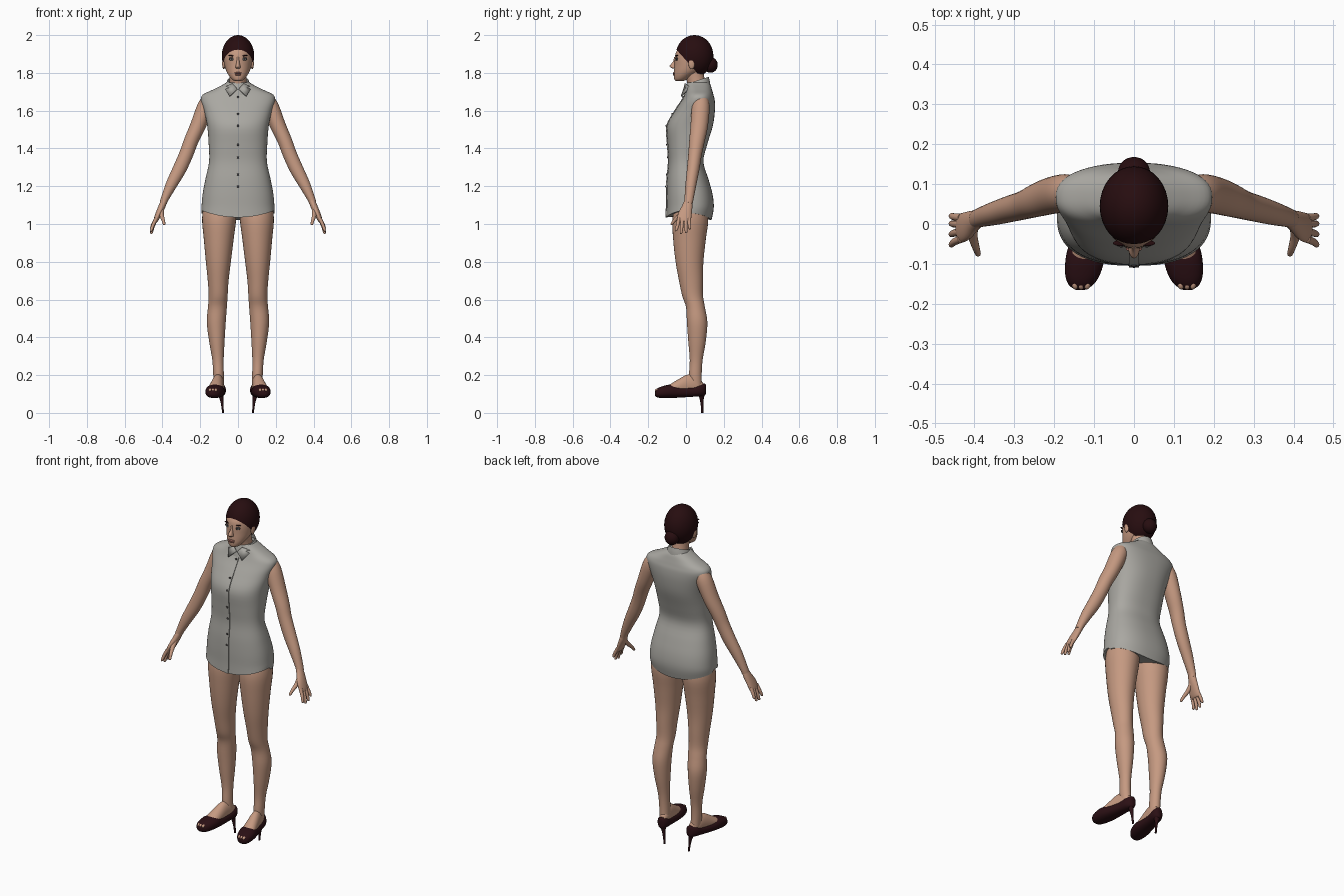
import bpy, bmesh, math
from mathutils import Vector, Matrix

cube = bpy.data.objects.get("Cube")
if cube:
    bpy.data.objects.remove(cube, do_unlink=True)


def material(name, r, g, b):
    m = bpy.data.materials.new(name)
    m.use_nodes = True
    m.diffuse_color = (r, g, b, 1)
    m.node_tree.nodes["Principled BSDF"].inputs["Base Color"].default_value = (r, g, b, 1)
    m.node_tree.nodes["Principled BSDF"].inputs["Roughness"].default_value = 0.7
    return m


SKIN = material("skin", 0.56, 0.32, 0.22)
CLOTH = material("grey cloth", 0.40, 0.39, 0.36)
HAIR = material("dark hair", 0.02, 0.004, 0.005)
LEATHER = material("shoe leather", 0.024, 0.005, 0.007)
LIP = material("lip", 0.36, 0.15, 0.12)
WHITE = material("eye white", 0.6, 0.56, 0.52)
DARK = material("dark grey", 0.05, 0.045, 0.045)


def finish(name, bm, mat, mirror=False):
    bmesh.ops.recalc_face_normals(bm, faces=bm.faces)
    me = bpy.data.meshes.new(name)
    bm.to_mesh(me)
    bm.free()
    me.materials.append(mat)
    for p in me.polygons:
        p.use_smooth = True
    me.set_sharp_from_angle(angle=math.radians(50))
    ob = bpy.data.objects.new(name, me)
    bpy.context.collection.objects.link(ob)
    if mirror:
        mod = ob.modifiers.new("Mirror", "MIRROR")
        mod.use_mirror_merge = False
    return ob


def dense(rows, k=4):
    """Smooth in-between rows by Catmull-Rom interpolation."""
    out = []
    for i in range(len(rows) - 1):
        a, b = rows[max(i - 1, 0)], rows[i]
        c, d = rows[i + 1], rows[min(i + 2, len(rows) - 1)]
        for s in range(k):
            t = s / k
            out.append(tuple(
                0.5 * (2 * q + (r - p) * t + (2 * p - 5 * q + 4 * r - w) * t * t
                       + (3 * q - p - 3 * r + w) * t ** 3)
                for p, q, r, w in zip(a, b, c, d)))
    return out + [tuple(rows[-1])]


def loft(name, rings, mat, mirror=False, power=2, n=32, warp=None, caps=True):
    """Skin over rings, each a centre and two half-axis vectors."""
    bm = bmesh.new()
    loops = []
    for c, u, v in rings:
        loop = []
        for j in range(n):
            a = math.tau * j / n
            cu, sv = math.cos(a), math.sin(a)
            co = (c + u * math.copysign(abs(cu) ** (2 / power), cu)
                  + v * math.copysign(abs(sv) ** (2 / power), sv))
            loop.append(bm.verts.new(warp(co) if warp else co))
        loops.append(loop)
    for a, b in zip(loops, loops[1:]):
        for j in range(n):
            bm.faces.new((a[j], a[(j + 1) % n], b[(j + 1) % n], b[j]))
    if caps:
        for loop in (loops[0], loops[-1]):
            mid = bm.verts.new(sum((v.co for v in loop), Vector()) / n)
            for j in range(n):
                bm.faces.new((loop[j], loop[(j + 1) % n], mid))
    return finish(name, bm, mat, mirror)


def level(rows):
    """Horizontal rings from (z, x, half width, front y, back y)."""
    return [(Vector((x, (f + b) / 2, z)), Vector((w, 0, 0)), Vector((0, (b - f) / 2, 0)))
            for z, x, w, f, b in dense(rows)]


def upright(rows):
    """Foot rings from (y, half width, bottom z, top z), toes turned out."""
    return [(Vector((0.095 + (0.085 - y) * 0.16, y, (lo + hi) / 2)),
             Vector((w, 0, 0)), Vector((0, 0, (hi - lo) / 2)))
            for y, w, lo, hi in dense(rows)]


def limb(rows):
    """Rings square to a path of (x, y, z, thickness, y thickness)."""
    rows = dense(rows)
    pts = [Vector(r[:3]) for r in rows]
    rings = []
    for i, r in enumerate(rows):
        t = (pts[min(i + 1, len(pts) - 1)] - pts[max(i - 1, 0)]).normalized()
        u = Vector((0, 1, 0)).cross(t).normalized()
        rings.append((pts[i], u * r[3], t.cross(u) * r[4]))
    return rings


def ball(name, centre, radii, mat, mirror=False, turn=0, cut=None):
    bm = bmesh.new()
    m = (Matrix.Translation(centre) @ Matrix.Rotation(turn, 4, 'Y')
         @ Matrix.Diagonal((*radii, 1)))
    bmesh.ops.create_uvsphere(bm, u_segments=32, v_segments=20, radius=1, matrix=m)
    if cut:
        bmesh.ops.bisect_plane(bm, geom=bm.verts[:] + bm.edges[:] + bm.faces[:],
                               plane_co=cut[0], plane_no=cut[1], clear_inner=True)
    return finish(name, bm, mat, mirror)


# Shirt with curved hem
shirt = [(1.035, 0, .193, -.105, .135), (1.09, 0, .193, -.103, .147),
         (1.16, 0, .187, -.103, .14), (1.24, 0, .172, -.10, .118),
         (1.33, 0, .153, -.092, .092), (1.42, 0, .155, -.097, .112),
         (1.52, 0, .163, -.10, .142), (1.60, 0, .18, -.058, .153),
         (1.655, 0, .196, -.022, .152), (1.685, 0, .186, -.006, .145),
         (1.71, 0, .135, .002, .138), (1.735, 0, .085, .005, .13),
         (1.75, 0, .06, .01, .12)]


def hem(co):
    low = max(0, min(1, (1.10 - co.z) / 0.065))
    drop = 0.015 if co.y > 0.03 else 0
    co.z += low * (0.035 * (co.x / 0.19) ** 2 - drop)
    return co


loft("shirt", level(shirt), CLOTH, power=2.4, n=56, warp=hem)

# Button placket and buttons follow the shirt front
front = [(r[0], r[3]) for r in dense(shirt) if r[0] < 1.70]
bm = bmesh.new()
strip = [[bm.verts.new((x, y + dy, z)) for x, dy in
          ((-.013, .004), (-.012, -.004), (.012, -.004), (.013, .004))] for z, y in front]
for a, b in zip(strip, strip[1:]):
    for j in range(3):
        bm.faces.new((a[j], a[j + 1], b[j + 1], b[j]))
finish("shirt_placket", bm, CLOTH)
for i in range(7):
    z, y = min(front, key=lambda f: abs(f[0] - 1.19 - i * 0.08))
    ball(f"button_{i + 1}", (0, y - .004, z), (.006, .004, .006), DARK)


# Collar band and its two points
def tilt(co):
    co.z += 0.32 * (co.y - 0.06)
    return co


loft("collar_band", level([(1.705, 0, .078, -.012, .13), (1.735, 0, .066, -.004, .126),
                           (1.76, 0, .056, .004, .12)]),
     CLOTH, warp=tilt, caps=False)
bm = bmesh.new()
bm.faces.new([bm.verts.new(p) for p in
              ((.004, -.014, 1.715), (.045, -.028, 1.677), (.074, .02, 1.725), (.03, -.006, 1.745))])
flap = finish("collar_points", bm, CLOTH, True)
flap.modifiers.new("Thickness", "SOLIDIFY").thickness = 0.006

# Neck and head
loft("neck", level([(1.66, 0, .06, .01, .13), (1.74, 0, .046, .008, .105),
                    (1.79, 0, .044, -.005, .095), (1.84, 0, .046, -.01, .09)]), SKIN)
loft("head", level([(1.757, 0, .014, -.052, -.015), (1.764, 0, .03, -.061, .005),
                    (1.785, 0, .048, -.064, .04), (1.81, 0, .062, -.063, .08),
                    (1.84, 0, .071, -.061, .11), (1.87, 0, .075, -.060, .12),
                    (1.90, 0, .076, -.056, .125), (1.92, 0, .074, -.047, .122),
                    (1.94, 0, .067, -.036, .115), (1.975, 0, .04, .0, .085)]), SKIN, n=40)

# Face
loft("nose", level([(1.885, 0, .007, -.062, -.04), (1.86, 0, .008, -.069, -.04),
                    (1.838, 0, .012, -.086, -.04), (1.828, 0, .014, -.081, -.04),
                    (1.822, 0, .009, -.066, -.04)]), SKIN, n=16)
ball("upper_lip", (0, -.062, 1.799), (.020, .008, .005), LIP)
ball("lower_lip", (0, -.061, 1.791), (.017, .009, .006), LIP)
ball("eye_lines", (.032, -.049, 1.873), (.017, .007, .009), DARK, True, turn=-.12)
ball("eye_whites", (.032, -.051, 1.871), (.013, .007, .005), WHITE, True)
ball("irises", (.032, -.0545, 1.872), (.005, .005, .005), DARK, True)
ball("eyebrows", (.034, -.048, 1.891), (.019, .007, .003), HAIR, True, turn=-.12)
ball("ears", (.075, .03, 1.85), (.009, .017, .03), SKIN, True)

# Swept-back hair and bun
ball("hair", (0, .045, 1.89), (.086, .10, .11), HAIR,
     cut=((0, -.055, 1.928), (0, .095, .085)))
ball("hair_bun", (0, .13, 1.842), (.04, .038, .041), HAIR)

# Arms
loft("arms", limb([(.15, .08, 1.67, .032, .035), (.172, .078, 1.62, .044, .047),
                   (.212, .07, 1.52, .041, .046), (.248, .058, 1.44, .038, .041),
                   (.274, .048, 1.37, .037, .036), (.31, .038, 1.29, .036, .033),
                   (.352, .026, 1.21, .030, .029), (.387, .016, 1.135, .021, .024),
                   (.396, .012, 1.11, .019, .023)]), SKIN, True)

# Hands
loft("palms", limb([(.39, .013, 1.125, .017, .021), (.404, .006, 1.09, .018, .028),
                    (.422, -.006, 1.05, .016, .036), (.436, -.011, 1.018, .012, .036),
                    (.44, -.012, 1.008, .006, .03)]), SKIN, True)
fingers = (("index", -.037, -.052, .962), ("middle", -.019, -.026, .948),
           ("ring", -.001, .001, .952), ("little", .016, .02, .972))
for finger, base, tip, z in fingers:
    y = (base + tip) / 2
    loft(finger + "_fingers", limb([(.433, base, 1.03, .010, .010), (.45, y, (1.025 + z) / 2, .009, .009),
                                    (.458, tip, z + .006, .007, .007), (.459, tip, z, .003, .003)]),
         SKIN, True, n=14)
loft("thumbs", limb([(.402, .0, 1.085, .012, .014), (.404, -.03, 1.05, .012, .012),
                     (.396, -.06, 1.02, .009, .009), (.391, -.075, 1.0, .007, .007),
                     (.390, -.078, .996, .003, .003)]), SKIN, True, n=14)

# Legs
loft("legs", level([(1.12, .098, .08, -.05, .10), (1.03, .10, .09, -.072, .118),
                    (.92, .102, .079, -.068, .105), (.80, .104, .066, -.055, .092),
                    (.70, .105, .055, -.037, .09), (.62, .105, .05, -.02, .09),
                    (.56, .109, .05, .0, .10), (.48, .115, .05, .005, .113),
                    (.38, .112, .041, .012, .105), (.28, .106, .030, .02, .088),
                    (.20, .103, .028, .016, .083), (.13, .099, .026, .02, .085)]), SKIN, True)

# Feet and open-toed heels
loft("feet", upright([(.09, .02, .10, .16), (.05, .028, .095, .195), (.01, .031, .09, .203),
                      (-.04, .036, .09, .178), (-.09, .040, .088, .148), (-.13, .034, .086, .125)]),
     SKIN, True)
loft("shoes", upright([(.105, .010, .10, .15), (.098, .022, .092, .155), (.075, .033, .088, .152),
                       (.03, .036, .085, .140), (-.03, .043, .081, .140), (-.08, .049, .079, .150),
                       (-.125, .044, .079, .141), (-.152, .031, .082, .130), (-.165, .012, .093, .116)]),
     LEATHER, True, power=2.3)
for i, x in enumerate((.118, .133, .147)):
    ball(f"toes_{i + 1}", (x, -.150, .119), (.009, .014, .010), SKIN, True)
loft("stiletto_heels", limb([(.092, .082, .105, .022, .022), (.088, .083, .08, .011, .012),
                             (.083, .085, .04, .006, .007), (.079, .086, .0, .005, .006)]),
     LEATHER, True, n=16)
